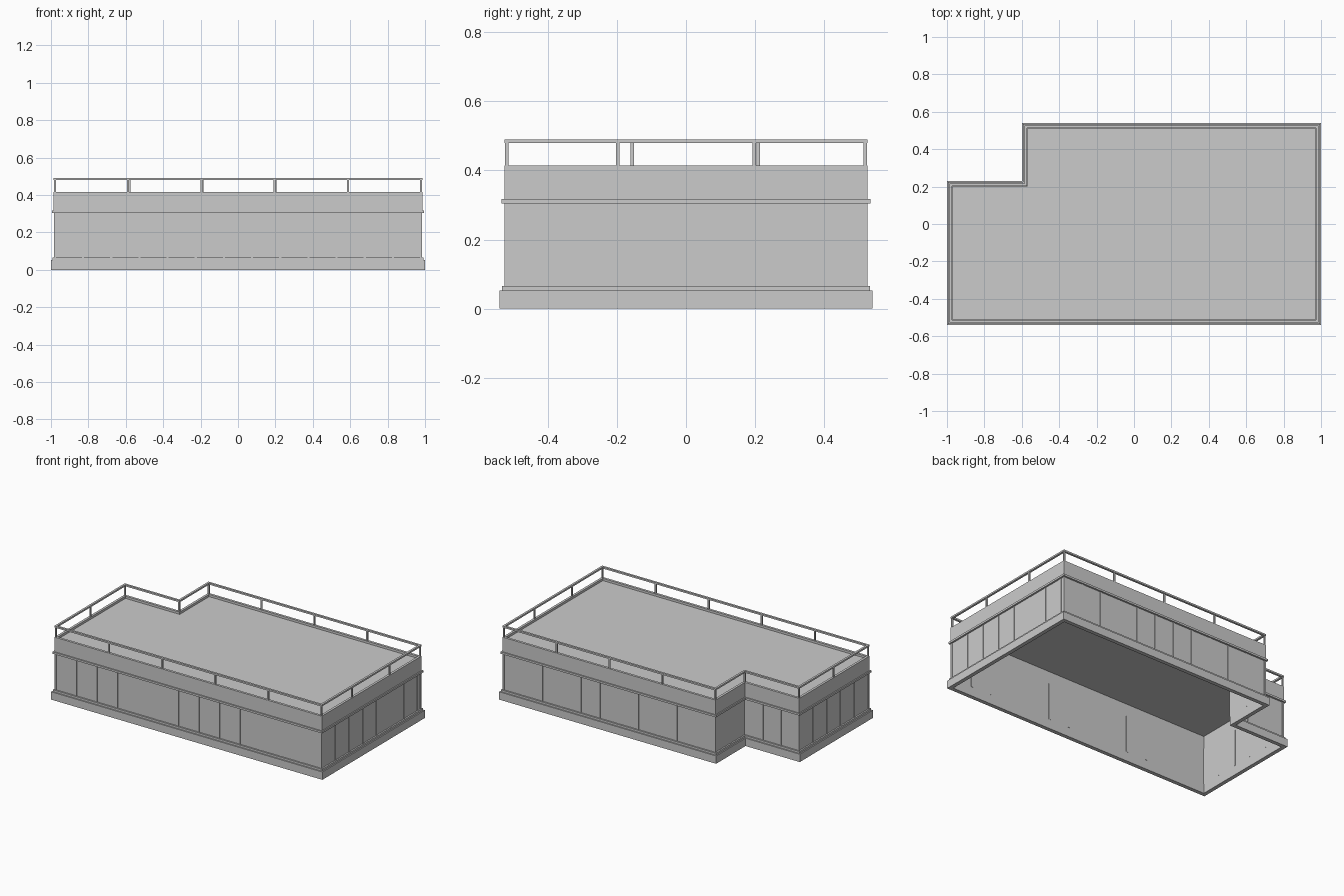
import bpy
import bmesh
from mathutils import Vector

cube = bpy.data.objects.get("Cube")
if cube:
    bpy.data.objects.remove(cube, do_unlink=True)

grey = bpy.data.materials.new("light grey")
grey.use_nodes = True
grey.diffuse_color = (0.6, 0.6, 0.6, 1)
grey.node_tree.nodes["Principled BSDF"].inputs["Base Color"].default_value = (0.6, 0.6, 0.6, 1)

# L-shaped footprint, counter-clockwise
PLAN = [Vector(p) for p in ((-1, -.54), (1, -.54), (1, .54), (-.6, .54), (-.6, .23), (-1, .23))]


def inset(d):
    """Footprint moved inwards by d."""
    points = []
    for i, p in enumerate(PLAN):
        a = (p - PLAN[i - 1]).normalized()
        b = (PLAN[(i + 1) % len(PLAN)] - p).normalized()
        points.append(p + d * Vector((-a.y - b.y, a.x + b.x)))
    return points


def finish(name, bm):
    bmesh.ops.recalc_face_normals(bm, faces=bm.faces)
    mesh = bpy.data.meshes.new(name)
    bm.to_mesh(mesh)
    bm.free()
    mesh.materials.append(grey)
    obj = bpy.data.objects.new(name, mesh)
    bpy.context.collection.objects.link(obj)
    return obj


def ring(name, profile):
    """Sweep a closed profile of (inset, z) points round the footprint."""
    bm = bmesh.new()
    loops = [[bm.verts.new((p.x, p.y, z)) for p in inset(d)] for d, z in profile]
    for j, low in enumerate(loops):
        high = loops[(j + 1) % len(loops)]
        for i in range(len(PLAN)):
            k = (i + 1) % len(PLAN)
            bm.faces.new((low[i], low[k], high[k], high[i]))
    return finish(name, bm)


def band(name, outer, inner, z0, z1):
    return ring(name, [(outer, z0), (outer, z1), (inner, z1), (inner, z0)])


def slab(name, d, z0, z1):
    bm = bmesh.new()
    face = bm.faces.new([bm.verts.new((p.x, p.y, z0)) for p in inset(d)])
    new = bmesh.ops.extrude_face_region(bm, geom=[face], use_keep_orig=True)["geom"]
    bmesh.ops.translate(bm, vec=(0, 0, z1 - z0), verts=[v for v in new if isinstance(v, bmesh.types.BMVert)])
    return finish(name, bm)


def uprights(name, spots, size, z0, z1):
    """Square uprights standing at a list of plan points."""
    bm = bmesh.new()
    for p in spots:
        box = bmesh.ops.create_cube(bm, size=1)["verts"]
        bmesh.ops.scale(bm, vec=(size, size, z1 - z0), verts=box)
        bmesh.ops.translate(bm, vec=(p.x, p.y, (z0 + z1) / 2), verts=box)
    return finish(name, bm)


def along(corners, fractions):
    """Corner points plus points part-way along each side."""
    spots = []
    for i, p in enumerate(corners):
        q = corners[(i + 1) % len(corners)]
        spots += [p.lerp(q, t) for t in [0] + fractions[i]]
    return spots


def even(n):
    return [k / n for k in range(1, n)]


# Walls, plinth and mouldings
band("walls", .018, .026, 0, .405)
band("plinth", 0, .022, 0, .052)
band("lower_moulding", .008, .022, .052, .065)
band("upper_moulding", .006, .022, .305, .318)
band("fascia", .014, .024, .318, .415)

# Roof deck behind a low kerb
slab("roof_deck", .022, .39, .4)
band("roof_kerb", .014, .03, .395, .415)

# Thin vertical battens between the mouldings
panels = [even(13), [k * .139 for k in range(1, 8)], even(11), even(2), even(3), even(5)]
uprights("wall_battens", along(inset(.021), panels), .012, .062, .307)

# Railing round the roof edge
posts = [even(5), [.31, .69], even(4), [], [], even(2)]
uprights("railing_posts", along(inset(.021), posts), .01, .41, .482)
band("handrail", .014, .028, .479, .49)
